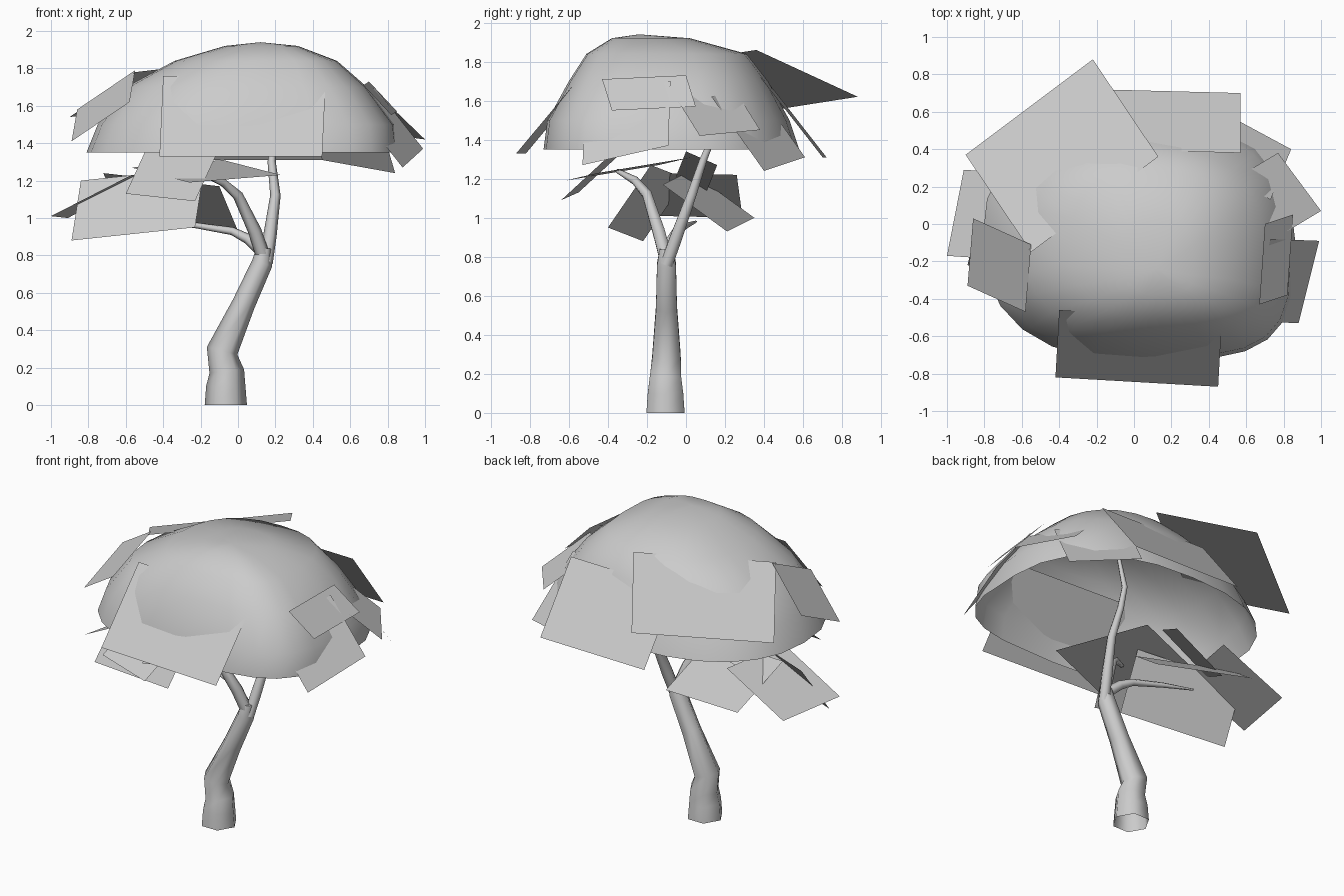
import bpy
import bmesh
from math import cos, sin, pi, copysign
from mathutils import Vector

cube = bpy.data.objects.get("Cube")
if cube:
    bpy.data.objects.remove(cube, do_unlink=True)

# Single flat grey used by every part
grey = bpy.data.materials.new("plain_grey")
grey.use_nodes = True
color = (0.6, 0.6, 0.6, 1.0)
grey.diffuse_color = color
grey.node_tree.nodes["Principled BSDF"].inputs["Base Color"].default_value = color


def finish(name, bm, smooth_angle=None):
    """Turn a bmesh into a named object with the shared material."""
    mesh = bpy.data.meshes.new(name)
    bm.to_mesh(mesh)
    bm.free()
    mesh.materials.append(grey)
    obj = bpy.data.objects.new(name, mesh)
    bpy.context.collection.objects.link(obj)
    if smooth_angle:
        bpy.ops.object.select_all(action="DESELECT")
        obj.select_set(True)
        bpy.context.view_layer.objects.active = obj
        bpy.ops.object.shade_smooth_by_angle(angle=smooth_angle)


def bridge(bm, lower, upper):
    """Join two vertex rings with quads."""
    count = len(lower)
    for i in range(count):
        j = (i + 1) % count
        bm.faces.new((lower[i], lower[j], upper[j], upper[i]))


def limb(name, path, sides=6):
    """Tapered tube along (point, radius) pairs, open at the bottom."""
    bm = bmesh.new()
    points = [Vector(p) for p, _ in path]
    rings = []
    for k, (point, (_, radius)) in enumerate(zip(points, path)):
        before, after = points[max(k - 1, 0)], points[min(k + 1, len(points) - 1)]
        along = after - before
        if point.z == 0:
            along = Vector((0, 0, 1))
        turn = Vector((0, 0, 1)).rotation_difference(along.normalized())
        ring = []
        for i in range(sides):
            a = 2 * pi * i / sides
            ring.append(bm.verts.new(point + turn @ Vector((radius * cos(a), radius * sin(a), 0))))
        rings.append(ring)
    for lower, upper in zip(rings, rings[1:]):
        bridge(bm, lower, upper)
    bm.faces.new(rings[-1])
    finish(name, bm, pi / 2.5)


def leaf_card(name, corner, along, across):
    """Flat foliage sheet from a corner and its two neighbours, facing up."""
    a, b, d = Vector(corner), Vector(along), Vector(across)
    if (b - a).cross(d - a).z < 0:
        b, d = d, b
    bm = bmesh.new()
    bm.faces.new([bm.verts.new(v) for v in (a, b, b + d - a, d)])
    finish(name, bm)


# Trunk and branches
limb("trunk", [((-0.065, -0.105, 0), 0.113), ((-0.065, -0.105, 0.1), 0.105),
               ((-0.06, -0.105, 0.18), 0.093), ((-0.085, -0.1, 0.29), 0.084),
               ((0.03, -0.1, 0.54), 0.062), ((0.13, -0.1, 0.76), 0.056),
               ((0.14, -0.1, 0.84), 0.04)])
limb("tall_branch", [((0.15, -0.1, 0.76), 0.036), ((0.17, -0.05, 0.9), 0.036),
                     ((0.2, 0.03, 1.12), 0.028), ((0.18, 0.09, 1.3), 0.022),
                     ((0.19, 0.14, 1.42), 0.018), ((0.22, 0.12, 1.62), 0.012)])
limb("front_branch", [((0.14, -0.1, 0.78), 0.038), ((0.09, -0.14, 0.93), 0.036),
                      ((0.0, -0.2, 1.12), 0.028), ((-0.08, -0.26, 1.19), 0.022),
                      ((-0.2, -0.35, 1.24), 0.012)])
limb("low_branch", [((0.13, -0.1, 0.82), 0.033), ((0.05, -0.07, 0.89), 0.028),
                    ((-0.03, -0.05, 0.93), 0.022), ((-0.22, 0.0, 0.96), 0.016),
                    ((-0.42, 0.05, 0.98), 0.006)])

# Open canopy dome: height, then left/right and front/back limits of each ring
dome = [(1.35, -0.81, 0.86, -0.73, 0.58), (1.5, -0.75, 0.84, -0.71, 0.53),
        (1.7, -0.6, 0.69, -0.6, 0.42), (1.84, -0.34, 0.53, -0.51, 0.31),
        (1.92, -0.07, 0.32, -0.38, 0.02)]
bm = bmesh.new()
rings = []
for z, x0, x1, y0, y1 in dome:
    ring = []
    for i in range(24):
        c, s = cos(pi * i / 12), sin(pi * i / 12)
        # The front left corner is fuller than the others
        power = 0.55 if c > 0 and s < 0 else 0.85
        ux, uy = (copysign(abs(t) ** power, t) for t in (c, s))
        ring.append(bm.verts.new(((x0 + x1) / 2 + ux * (x1 - x0) / 2,
                                  (y0 + y1) / 2 + uy * (y1 - y0) / 2, z)))
    rings.append(ring)
for lower, upper in zip(rings, rings[1:]):
    bridge(bm, lower, upper)
tip = bm.verts.new((0.12, -0.24, 1.94))
for i in range(24):
    bm.faces.new((rings[-1][i], rings[-1][(i + 1) % 24], tip))
finish("canopy_dome", bm, pi / 3)

# Foliage sheets around the dome
leaf_card("front_leaf", (-0.42, -0.82, 1.33), (0.45, -0.87, 1.33), (-0.4, -0.46, 1.76))
leaf_card("left_leaf", (0.88, -0.53, 1.27), (0.99, -0.09, 1.37), (0.62, -0.52, 1.6))
leaf_card("left_upper_leaf", (0.85, 0.05, 1.57), (0.82, -0.38, 1.55), (0.7, 0.0, 1.73))
leaf_card("left_rear_leaf", (1.0, 0.07, 1.42), (0.77, 0.38, 1.45), (0.75, -0.08, 1.66))
leaf_card("back_left_leaf", (0.84, 0.4, 1.24), (0.45, 0.61, 1.31), (0.73, 0.13, 1.62))
leaf_card("back_leaf", (0.57, 0.7, 1.31), (-0.2, 0.72, 1.31), (0.57, 0.38, 1.72))
leaf_card("back_right_leaf", (-0.22, 0.88, 1.62), (-0.9, 0.37, 1.54), (0.13, 0.36, 1.86))
leaf_card("right_leaf", (-0.89, -0.33, 1.41), (-0.86, 0.03, 1.58), (-0.58, -0.47, 1.62))

# Lower foliage cluster
leaf_card("low_front_leaf", (-0.89, -0.22, 0.88), (-0.23, -0.4, 0.95), (-0.84, 0.0, 1.2))
leaf_card("low_right_leaf", (-1.0, -0.17, 1.01), (-0.91, 0.29, 1.0), (-0.57, -0.2, 1.23))
leaf_card("low_back_leaf", (0.0, 0.21, 0.93), (-0.62, 0.35, 1.0), (-0.1, -0.12, 1.17))
leaf_card("hanging_leaf", (-0.23, -0.64, 1.09), (-0.6, -0.55, 1.13), (-0.12, -0.38, 1.33))
leaf_card("flat_leaf", (0.23, -0.45, 1.23), (-0.08, 0.03, 1.31), (-0.26, -0.62, 1.19))
leaf_card("inner_leaf", (-0.2, 0.16, 1.27), (-0.22, 0.0, 1.34), (-0.6, 0.1, 1.12))
